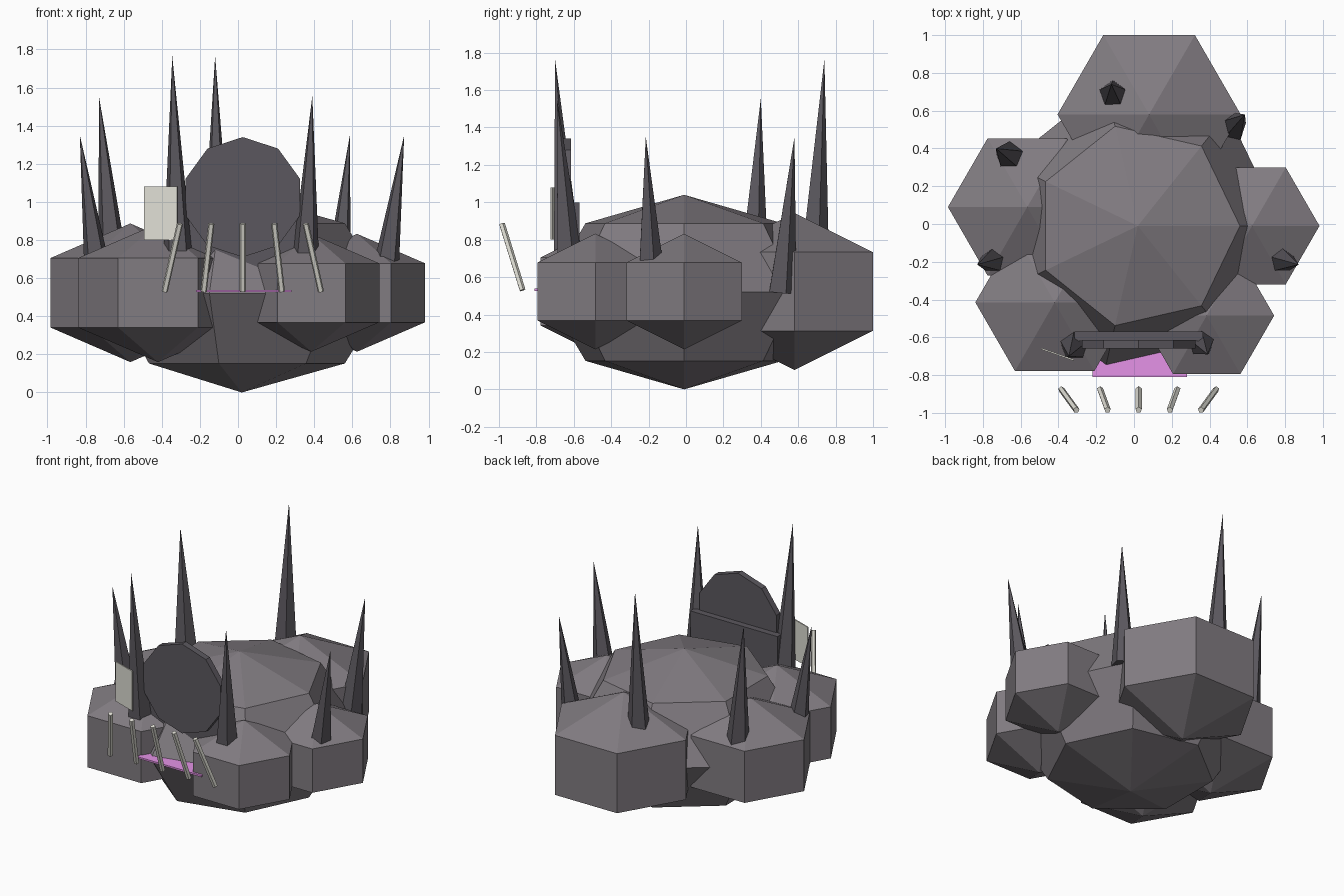
import bpy
import math
from mathutils import Vector

if "Cube" in bpy.data.objects:
    bpy.data.objects.remove(bpy.data.objects["Cube"])


def material(name, rgb):
    m = bpy.data.materials.new(name)
    m.diffuse_color = (*rgb, 1)
    m.use_nodes = True
    m.node_tree.nodes["Principled BSDF"].inputs["Base Color"].default_value = m.diffuse_color
    return m


STONE = material("stone grey", (0.22, 0.20, 0.22))
DARK = material("dark grey", (0.105, 0.097, 0.112))
BONE = material("bone", (0.75, 0.74, 0.67))
PINK = material("orchid pink", (0.78, 0.29, 0.80))


def finish(name, mat):
    ob = bpy.context.object
    ob.name = name
    ob.data.materials.append(mat)
    return ob


def ball(name, loc, radius, height, segments, rings):
    # turned so that one corner points to +x
    bpy.ops.mesh.primitive_uv_sphere_add(segments=segments, ring_count=rings, radius=1,
                                         location=loc, rotation=(0, 0, -math.pi / 2))
    ob = finish(name, STONE)
    ob.scale = (radius, radius, height)


def box(name, loc, size, mat, yaw=0):
    bpy.ops.mesh.primitive_cube_add(size=1, location=loc, rotation=(0, 0, yaw))
    finish(name, mat).scale = size


def tapered(name, a, b, r1, r2, sides, mat):
    # cone or rod from point a to point b
    a, b = Vector(a), Vector(b)
    d = b - a
    bpy.ops.mesh.primitive_cone_add(vertices=sides, radius1=r1, radius2=r2, depth=d.length, location=(a + b) / 2)
    ob = finish(name, mat)
    # tilt by the shortest rotation, so the sides keep their heading
    ob.rotation_mode = 'QUATERNION'
    ob.rotation_quaternion = Vector((0, 0, 1)).rotation_difference(d.normalized())


# central body
ball("body", (0.02, -0.01, 0.52), 0.765, 0.52, 7, 4)

# lobes round the body: x, y, outer ring radius
for x, y, ring in [(-0.565, 0.09, 0.42), (-0.42, -0.415, 0.42),
                   (0.385, -0.485, 0.357), (0.625, -0.01, 0.357),
                   (0.08, 0.58, 0.485)]:
    r = ring / math.sin(math.pi / 3)
    ball("lobe", (x, y, 0.523), r, r * 0.75, 6, 3)

# spikes leaning outwards: tip x, y, z, base pulled in by a factor, base radius
for x, y, z, f, r in [(-0.345, -0.70, 1.765, 0.90, 0.095), (-0.12, 0.74, 1.765, 0.91, 0.095),
                      (0.39, -0.69, 1.555, 0.89, 0.09), (-0.73, 0.40, 1.555, 0.88, 0.095),
                      (-0.83, -0.215, 1.35, 0.87, 0.085), (0.872, -0.215, 1.35, 0.87, 0.085),
                      (0.587, 0.58, 1.35, 0.88, 0.08)]:
    tapered("spike", (x * f, y * f, 0.52), (x, y, z), r, 0, 5, DARK)

# front disc with its backing slab
bpy.ops.mesh.primitive_cylinder_add(vertices=10, radius=0.315, depth=0.045,
                                    location=(0.025, -0.637, 1.025), rotation=(-math.pi / 2, 0, 0))
finish("disc", DARK)
box("disc_backing", (0.025, -0.595, 0.75), (0.68, 0.05, 0.5), DARK)

# pale card beside the disc
box("card", (-0.405, -0.69, 0.94), (0.185, 0.008, 0.28), BONE, -0.34)

# tongue plate
box("tongue", (0.03, -0.68, 0.532), (0.5, 0.26, 0.012), PINK)

# fan of rods in front
for low, high in [(-0.41, -0.33), (-0.205, -0.165), (0, 0), (0.205, 0.165), (0.41, 0.33)]:
    tapered("rod", (0.025 + low, -0.875, 0.53), (0.025 + high, -0.985, 0.885), 0.017, 0.017, 5, BONE)
